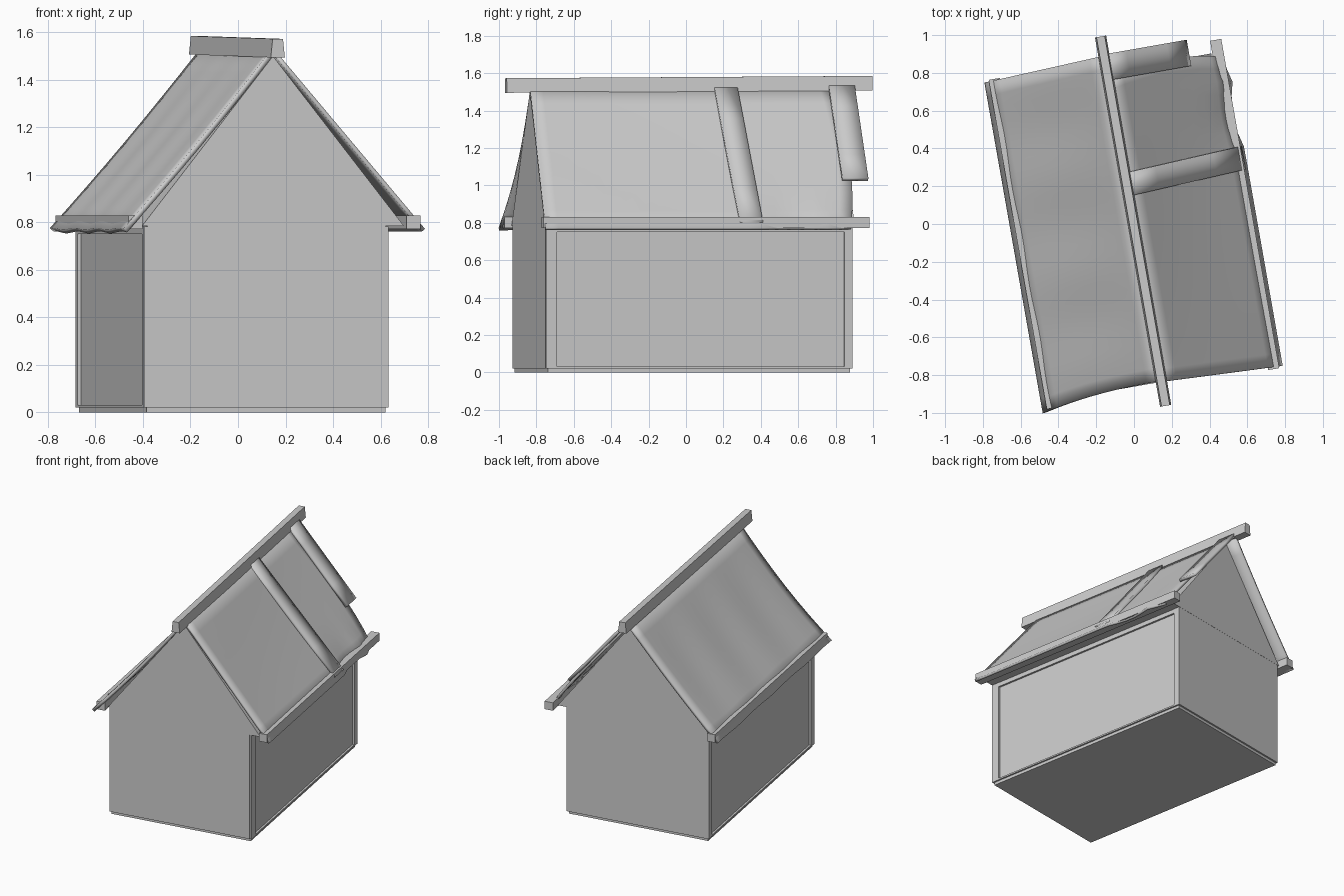
import bpy, bmesh, math
from mathutils import Matrix

cube = bpy.data.objects.get("Cube")
if cube:
    bpy.data.objects.remove(cube, do_unlink=True)

TURN = Matrix.Rotation(math.radians(10), 4, 'Z')  # whole house stands turned

grey = bpy.data.materials.new("plain_grey")
grey.use_nodes = True
COLOUR = (0.6, 0.6, 0.6, 1)
grey.diffuse_color = COLOUR
grey.node_tree.nodes["Principled BSDF"].inputs["Base Color"].default_value = COLOUR


def finish(name, bm, smooth=False):
    mesh = bpy.data.meshes.new(name)
    bm.transform(TURN)
    bm.to_mesh(mesh)
    bm.free()
    obj = bpy.data.objects.new(name, mesh)
    bpy.context.collection.objects.link(obj)
    mesh.materials.append(grey)
    if smooth:
        bpy.ops.object.select_all(action='DESELECT')
        obj.select_set(True)
        bpy.context.view_layer.objects.active = obj
        bpy.ops.object.shade_smooth_by_angle(angle=math.radians(30))
    return obj


def box(name, x, y, z):
    bm = bmesh.new()
    bmesh.ops.create_cube(bm, size=1)
    for v in bm.verts:
        v.co = [r[0] if c < 0 else r[1] for r, c in zip((x, y, z), v.co)]
    return finish(name, bm)


def prism(name, profile, y0, y1, rise=0):
    """Extrude an x/z profile along y; rise lifts the far end."""
    bm = bmesh.new()
    a = [bm.verts.new((x, y0, z)) for x, z in profile]
    b = [bm.verts.new((x, y1, z + rise)) for x, z in profile]
    bm.faces.new(a)
    bm.faces.new(b[::-1])
    for i in range(len(a)):
        j = (i + 1) % len(a)
        bm.faces.new((a[i], b[i], b[j], a[j]))
    bmesh.ops.recalc_face_normals(bm, faces=bm.faces[:])
    return finish(name, bm)


def sheet(name, point, nu, nv, thickness):
    """Roof covering from a grid of points, thickened downwards."""
    bm = bmesh.new()
    grid = [[bm.verts.new(point(i / nu, j / nv)) for j in range(nv + 1)]
            for i in range(nu + 1)]
    for i in range(nu):
        for j in range(nv):
            bm.faces.new((grid[i][j], grid[i + 1][j], grid[i + 1][j + 1], grid[i][j + 1]))
    bm.normal_update()
    for f in bm.faces:
        if f.normal.z < 0:
            f.normal_flip()
    obj = finish(name, bm, smooth=True)
    solid = obj.modifiers.new("thickness", 'SOLIDIFY')
    solid.thickness = thickness
    solid.offset = -1
    return obj


# Body: base, core walls, gable prism
X0, X1, Y0, Y1 = -0.55, 0.495, -0.847, 0.817
box("base", (X0 + .012, X1 - .012), (Y0 + .012, Y1 - .012), (0, 0.03))
box("walls", (X0 + .014, X1 - .014), (Y0, Y1), (0.02, 0.785))
prism("gables", [(-0.56, 0.785), (0.56, 0.785), (0, 1.5)], Y0 - .001, Y1 + .001)
box("back_wall_batten", (0.217, 0.223), (Y1 - .01, Y1 + .003), (0.03, 0.74))

# Framing around the recessed long walls
for side, xr in (("right", (X0, X0 + .03)), ("left", (X1 - .03, X1))):
    box(side + "_front_post", xr, (Y0 + .001, Y0 + .06), (0.02, 0.784))
    box(side + "_back_post", xr, (Y1 - .045, Y1 - .001), (0.02, 0.784))
    box(side + "_top_rail", xr, (Y0 + .002, Y1 - .002), (0.752, 0.783))
    box(side + "_sill", xr, (Y0 + .002, Y1 - .002), (0.021, 0.032))

# Eave beams
for side, s in (("left", 1), ("right", -1)):
    box(side + "_eave_beam", sorted((s * .565, s * .625)), (-0.885, 0.885), (0.772, 0.83))

# Ridge beam, slightly higher at the back
prism("ridge_beam", [(-0.032, 1.495), (0.028, 1.495), (0.02, 1.573), (-0.024, 1.573)],
      -0.977, 1.008, 0.012)


def slope(u):
    return 1.535 - 0.762 * u


def right_roof(u, v):
    # Folded covering whose corners flare past the gables
    front = -0.843 - 0.06 * u ** 2.5
    back = 0.905 - 0.03 * u
    fold = 0.007 * math.sin(v * 21) * math.sin(math.pi * min(1, u * 1.1) * 0.8)
    sag = 0.018 * math.sin(math.pi * u)
    return (-0.65 * u, front + (back - front) * v, slope(u) + fold - sag)


def left_roof(u, v):
    front = -0.848 - 0.028 * u
    back = 0.79 + 0.04 * math.sin(math.pi * u)
    y = front + (back - front) * v
    # Worn eave towards the back
    worn = 0.03 * abs(math.sin((y - 0.3) * 9)) * u ** 6 if y > 0.3 else 0
    dip = 0.016 * math.sin(math.pi * u) * math.sin(math.pi * v)
    return ((0.645 - worn) * u, y, slope(u) - dip)


sheet("right_roof", right_roof, 8, 24, 0.022)
sheet("left_roof", left_roof, 8, 24, 0.018)


def patch(x_end, y0, y1, lift, skew):
    def point(u, v):
        x = 0.01 + (x_end - 0.01) * u
        return (x, y0 + (y1 - y0) * v + skew * u, slope(x / 0.645) + lift)
    return point


# Repair boards laid over the left slope
sheet("middle_roof_board", patch(0.632, 0.15, 0.275, 0.018, 0.032), 4, 2, 0.03)
sheet("back_roof_board", patch(0.444, 0.772, 0.912, 0.028, 0.0), 4, 2, 0.022)
